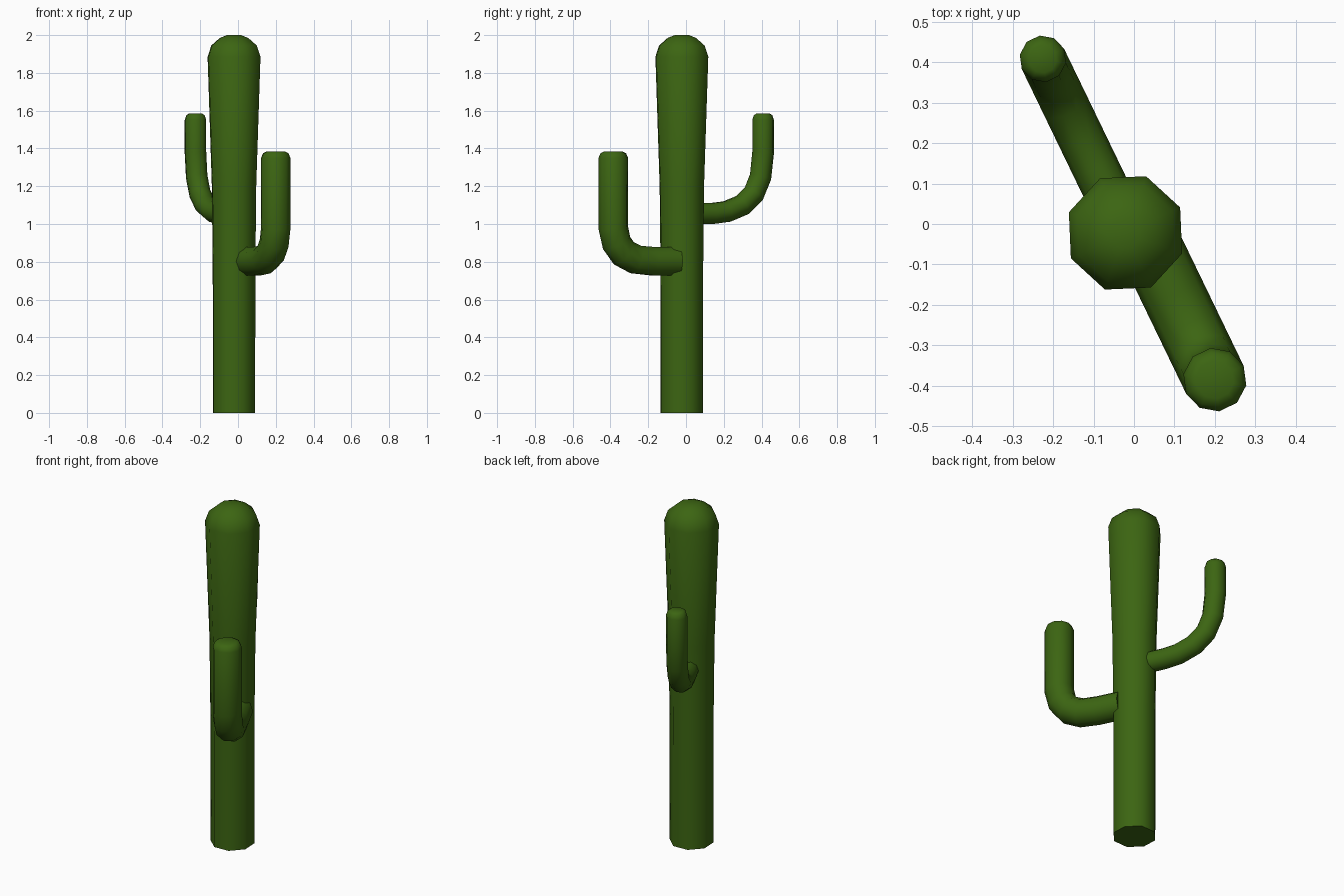
import bpy, bmesh, math
from mathutils import Vector

cube = bpy.data.objects.get("Cube")
if cube:
    bpy.data.objects.remove(cube, do_unlink=True)

green = bpy.data.materials.new("cactus green")
green.use_nodes = True
colour = (0.045, 0.13, 0.006, 1)
green.diffuse_color = colour
shader = green.node_tree.nodes["Principled BSDF"]
shader.inputs["Base Color"].default_value = colour
shader.inputs["Roughness"].default_value = 0.8


def sweep(name, origin, heading, path, sides, turn):
    """Tube along (distance, height, radius) points in a vertical plane."""
    out = Vector((math.cos(heading), math.sin(heading), 0))
    side = Vector((-out.y, out.x, 0))
    up = Vector((0, 0, 1))
    centres = [Vector(origin) + out * s + up * z for s, z, r in path]
    bm = bmesh.new()
    rings = []
    last = len(path) - 1
    for i, (centre, point) in enumerate(zip(centres, path)):
        # Each ring faces halfway between the neighbouring segments
        before = (centre - centres[max(i - 1, 0)]).normalized()
        after = (centres[min(i + 1, last)] - centre).normalized()
        normal = side.cross((before + after).normalized())
        ring = []
        for k in range(sides):
            a = turn + math.tau * k / sides
            ring.append(bm.verts.new(centre + point[2] * (normal * math.cos(a) + side * math.sin(a))))
        rings.append(ring)
    for lower, upper in zip(rings, rings[1:]):
        for k in range(sides):
            n = (k + 1) % sides
            bm.faces.new((lower[k], lower[n], upper[n], upper[k]))
    bm.faces.new(rings[0])
    bm.faces.new(rings[-1])
    bmesh.ops.recalc_face_normals(bm, faces=bm.faces)
    mesh = bpy.data.meshes.new(name)
    bm.to_mesh(mesh)
    bm.free()
    mesh.materials.append(green)
    obj = bpy.data.objects.new(name, mesh)
    bpy.context.collection.objects.link(obj)
    bpy.ops.object.select_all(action="DESELECT")
    obj.select_set(True)
    bpy.context.view_layer.objects.active = obj
    bpy.ops.object.shade_smooth_by_angle(angle=math.radians(55))
    return obj


def arm(name, origin, heading, radius, bend, top):
    """Curved arm with a softly rounded tip."""
    reach = bend[-1][0]
    path = [(s, z, radius) for s, z in bend]
    path += [(reach, top - 0.035, radius),
             (reach, top - 0.01, radius * 0.86),
             (reach, top, radius * 0.6)]
    sweep(name, origin, heading, path, 10, math.pi / 10)


# Trunk: widens towards a domed top
trunk = [(0, 0, 0.119), (0, 0.75, 0.12), (0, 1.2, 0.125), (0, 1.885, 0.149),
         (0, 1.945, 0.128), (0, 1.985, 0.08), (0, 2.0, 0.04)]
sweep("trunk", (-0.021, -0.022, 0), 0, trunk, 8, math.radians(25))

# Thick front arm and thinner, higher back arm on the opposite side
front = math.radians(-64.2)
arm("front_arm", (0.038, -0.05, 0), front, 0.079,
    [(0, 0.803), (0.14, 0.803), (0.24, 0.812), (0.31, 0.845), (0.353, 0.9), (0.372, 0.98)], 1.385)
arm("back_arm", (-0.052, 0.05, 0), front + math.pi, 0.058,
    [(0, 1.055), (0.1, 1.056), (0.185, 1.066), (0.275, 1.1), (0.343, 1.16), (0.383, 1.25), (0.398, 1.38)], 1.585)
